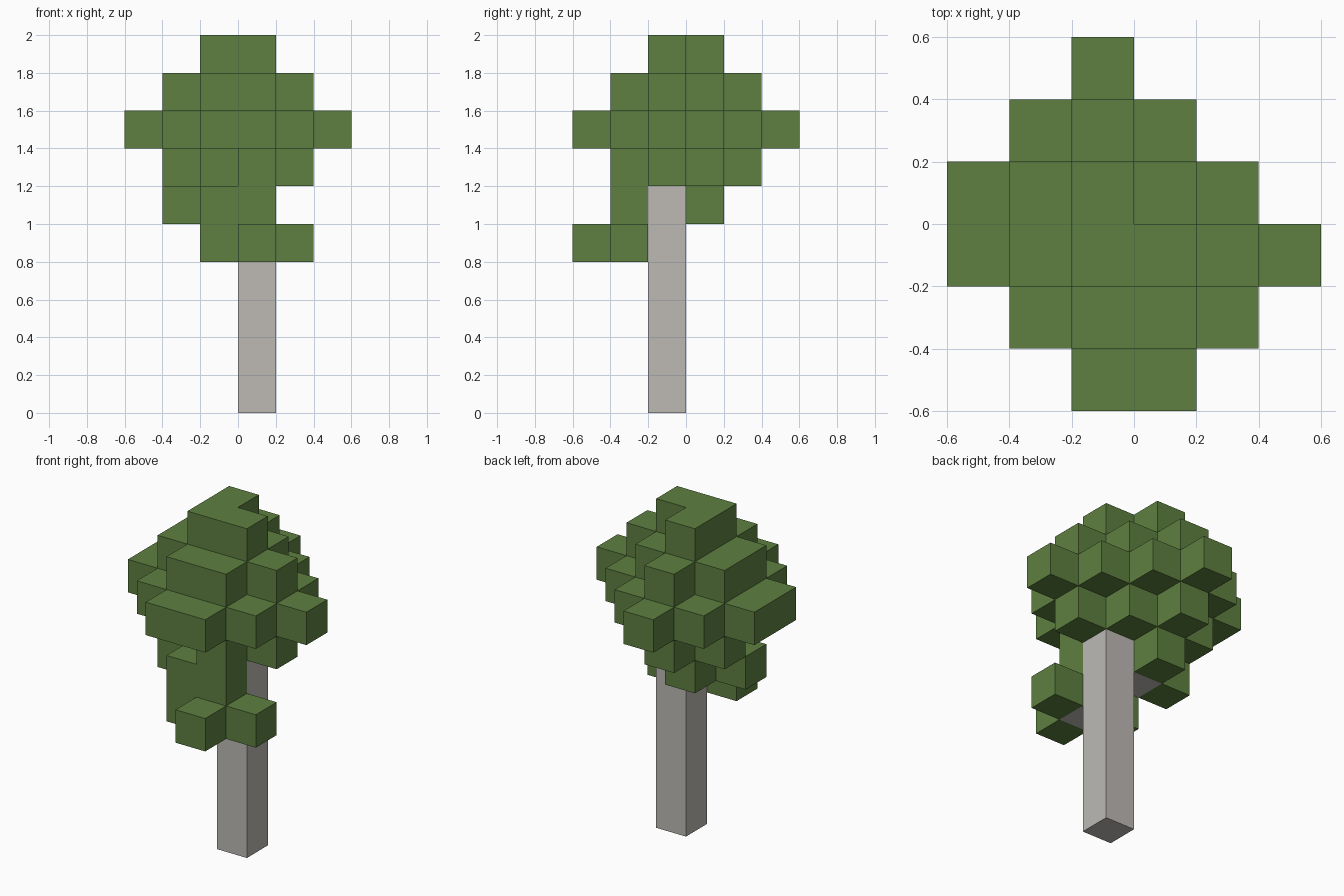
import bpy
import bmesh
from mathutils import Vector

CELL = 0.2

old = bpy.data.objects.get("Cube")
if old:
    bpy.data.objects.remove(old, do_unlink=True)


def make_material(name, rgb):
    mat = bpy.data.materials.new(name)
    mat.use_nodes = True
    color = (*rgb, 1.0)
    mat.diffuse_color = color
    mat.node_tree.nodes["Principled BSDF"].inputs["Base Color"].default_value = color
    return mat


def build_blocks(name, cells, solid, mat):
    """Join grid cells into one shell, leaving out faces hidden by other cells."""
    bm = bmesh.new()
    for cell in cells:
        center = Vector(cell) + Vector((0.5, 0.5, 0.5))
        for axis in range(3):
            for sign in (-1, 1):
                normal = Vector((0, 0, 0))
                normal[axis] = sign
                if tuple(int(c + n) for c, n in zip(cell, normal)) in solid:
                    continue
                u = Vector((0, 0, 0))
                u[(axis + 1) % 3] = 0.5
                v = normal.cross(u)
                mid = center + normal * 0.5
                corners = (mid - u - v, mid + u - v, mid + u + v, mid - u + v)
                bm.faces.new([bm.verts.new(p * CELL) for p in corners])
    bmesh.ops.remove_doubles(bm, verts=bm.verts, dist=0.001)
    bmesh.ops.dissolve_limit(bm, angle_limit=0.01, verts=bm.verts, edges=bm.edges)
    mesh = bpy.data.meshes.new(name)
    bm.to_mesh(mesh)
    bm.free()
    mesh.materials.append(mat)
    obj = bpy.data.objects.new(name, mesh)
    bpy.context.collection.objects.link(obj)
    return obj


# Trunk column and the two short branch blocks
trunk = {(0, -1, k) for k in range(6)}
branches = {(-1, -1, 5), (0, -2, 4)}

# Crown: stacked diamond layers, with one side slimmer
crown = set()
for k in range(6, 10):
    for i in range(-3, 3):
        for j in range(-3, 3):
            reach = 2 - abs(k - 7)
            if i >= 0 and j >= 0:
                reach -= 1
            if i < 0 and j < 0 and k == 6:
                reach -= 1
            if max(i, -1 - i) + max(j, -1 - j) <= reach:
                crown.add((i, j, k))

# Leaf clumps wrapped around the branch blocks
upper_clump = {(-1, 0, 5), (-2, -1, 5), (-1, -2, 5), (0, -2, 5)}
lower_clump = {(-1, -2, 4), (1, -2, 4), (0, -3, 4)}
foliage = crown | upper_clump | lower_clump

solid = trunk | branches | foliage
leaf_green = make_material("leaf_green", (0.112, 0.216, 0.051))
bark_grey = make_material("bark_grey", (0.509, 0.491, 0.462))

build_blocks("trunk", trunk, solid, bark_grey)
build_blocks("branches", branches, solid, bark_grey)
build_blocks("foliage", foliage, solid, leaf_green)
